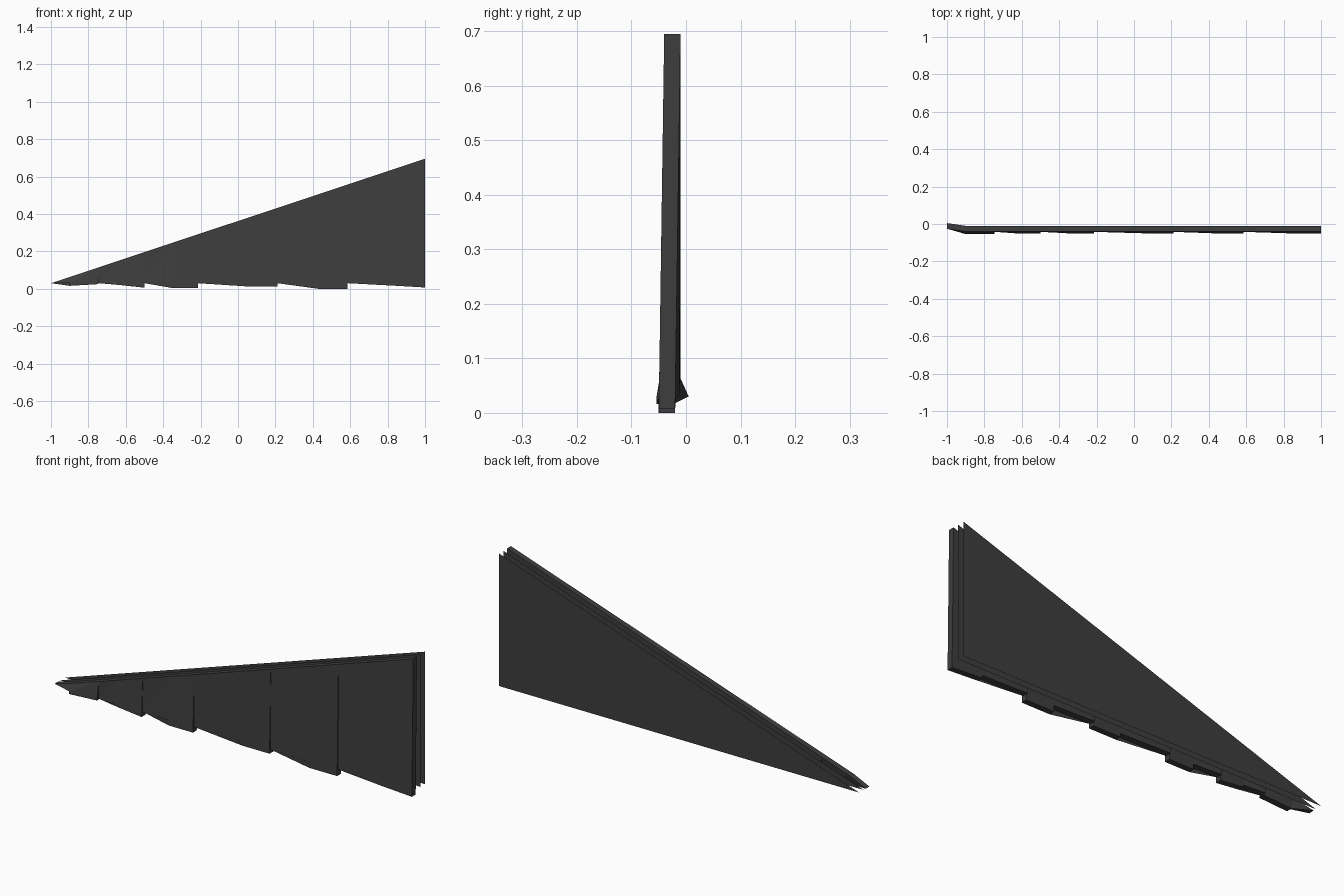
import bpy
import bmesh

cube = bpy.data.objects.get("Cube")
if cube:
    bpy.data.objects.remove(cube, do_unlink=True)

charcoal = bpy.data.materials.new("charcoal")
charcoal.use_nodes = True
colour = (0.048, 0.048, 0.048, 1)
charcoal.diffuse_color = colour
charcoal.node_tree.nodes["Principled BSDF"].inputs["Base Color"].default_value = colour

BASE, PEAK, THICK = 0.03, 0.695, 0.03


def slope(x):
    """Height of the sloping top edge."""
    return BASE + (PEAK - BASE) * (x + 1) / 2


def finish(name, bm):
    bmesh.ops.recalc_face_normals(bm, faces=bm.faces)
    mesh = bpy.data.meshes.new(name)
    bm.to_mesh(mesh)
    bm.free()
    mesh.materials.append(charcoal)
    bpy.context.collection.objects.link(bpy.data.objects.new(name, mesh))


def sheet(name, y):
    """Paper-thin triangular backing sheet."""
    bm = bmesh.new()
    corners = [(-1, y, BASE), (1, y, BASE), (1, y, PEAK)]
    bm.faces.new([bm.verts.new(c) for c in corners])
    finish(name, bm)


def plank(name, left, tab, right, tab_z, right_z, lean):
    """Upright board, leaning out towards its lower right tab."""
    outline = [(left, BASE), (tab, BASE), (tab, tab_z), (right, right_z),
               (right, slope(right)), (tab, slope(tab))]
    if left > -1:
        outline.append((left, slope(left)))

    def front_y(x, z):
        top = slope(x)
        down = min(1, (top - z) / max(top - BASE, 0.001))
        across = min(1, (x - left) / (tab - left))
        y = -0.04 - (0.002 + lean * across) * down
        # the pointed end curls backwards
        return y + 0.015 * max(0, (-0.9 - x) / 0.1)

    bm = bmesh.new()
    front = [bm.verts.new((x, front_y(x, z), z)) for x, z in outline]
    back = [bm.verts.new((x, front_y(x, z) + THICK, z)) for x, z in outline]
    caps = [bm.faces.new(front), bm.faces.new(back[::-1])]
    for i in range(len(front)):
        j = (i + 1) % len(front)
        bm.faces.new((front[j], front[i], back[i], back[j]))
    bmesh.ops.triangulate(bm, faces=caps)
    finish(name, bm)


# Backing sheets
sheet("middle_sheet", 0.02)
sheet("back_sheet", 0.055)

# Row of front planks: tab start, right end, tab heights, lean
planks = [
    (-0.9, -0.745, 0.016, 0.025, 0.012),
    (-0.63, -0.5, 0.02, 0.006, 0.008),
    (-0.35, -0.215, 0.004, 0.004, 0.008),
    (0.06, 0.21, 0.012, 0.012, 0.008),
    (0.43, 0.585, 0.0, 0.0, 0.008),
    (0.83, 1.0, 0.017, 0.007, 0.008),
]
left = -1.0
for n, (tab, right, tab_z, right_z, lean) in enumerate(planks, 1):
    plank(f"plank_{n}", left, tab, right, tab_z, right_z, lean)
    left = right
